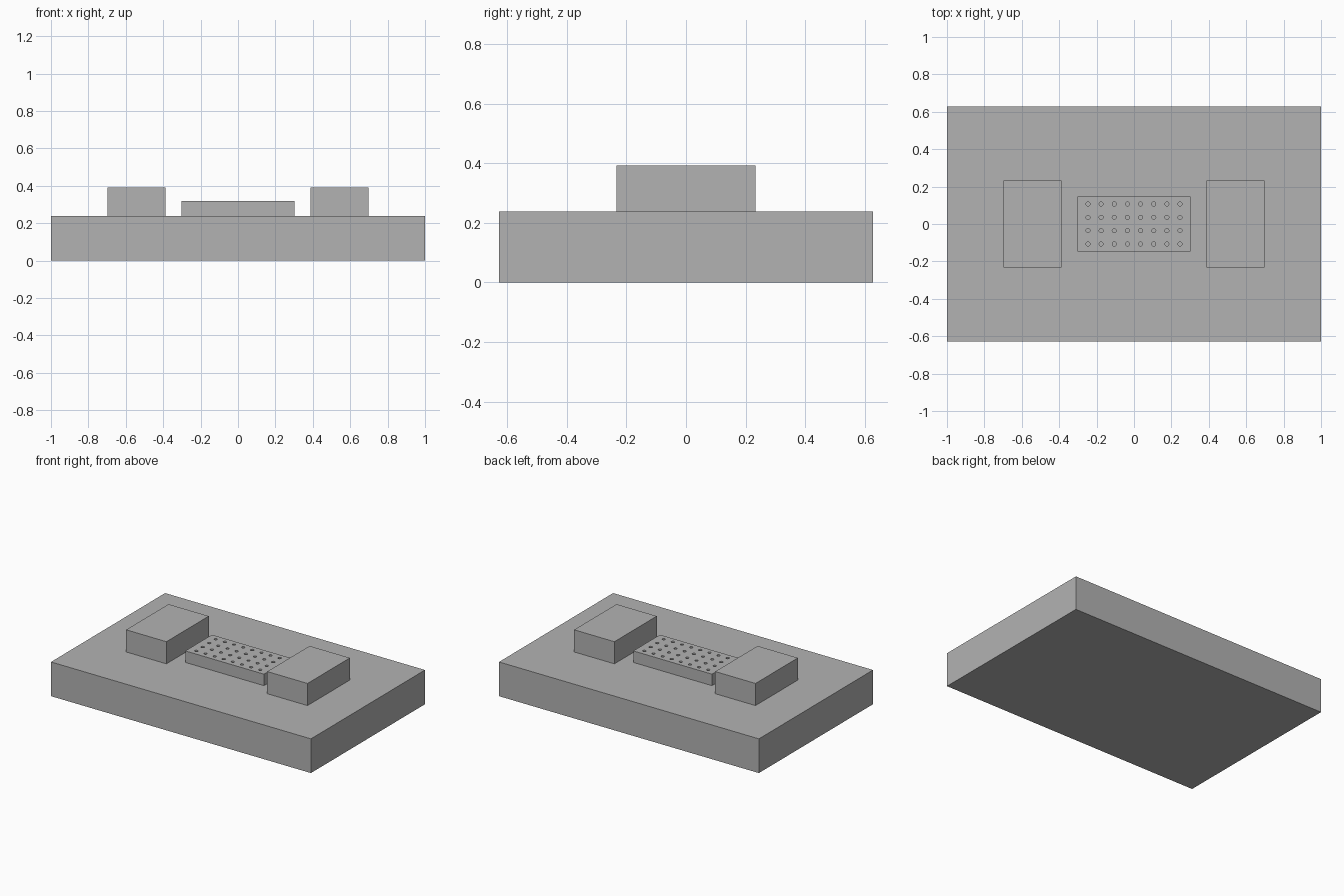
import bpy
import bmesh
from mathutils import Matrix, Vector

if "Cube" in bpy.data.objects:
    bpy.data.objects.remove(bpy.data.objects["Cube"], do_unlink=True)

grey = bpy.data.materials.new("plain_grey")
grey.use_nodes = True
grey.diffuse_color = (0.45, 0.45, 0.45, 1)
grey.node_tree.nodes["Principled BSDF"].inputs["Base Color"].default_value = (0.45, 0.45, 0.45, 1)

BASE_TOP, STRIP_TOP, BLOCK_TOP = 0.238, 0.318, 0.392


def finish(name, bm):
    mesh = bpy.data.meshes.new(name)
    bm.to_mesh(mesh)
    bm.free()
    mesh.materials.append(grey)
    obj = bpy.data.objects.new(name, mesh)
    bpy.context.collection.objects.link(obj)
    return obj


def box(name, x, half_x, half_y, bottom, top):
    bm = bmesh.new()
    size = Matrix.Diagonal((2 * half_x, 2 * half_y, top - bottom, 1))
    place = Matrix.Translation((x, 0, (bottom + top) / 2))
    bmesh.ops.create_cube(bm, size=1, matrix=place @ size)
    return finish(name, bm)


# Base slab and the two raised end blocks
box("base_slab", 0, 1, 0.627, 0, BASE_TOP)
for side, sign in (("left", 1), ("right", -1)):
    box(side + "_block", sign * 0.543, 0.155, 0.233, BASE_TOP, BLOCK_TOP)

# Central strip with a grid of round holes
strip = box("perforated_strip", 0, 0.303, 0.147, BASE_TOP, STRIP_TOP)
bm = bmesh.new()
for col in range(8):
    for row in range(4):
        spot = Vector(((col - 3.5) * 0.0703, (row - 1.5) * 0.0713, STRIP_TOP))
        bmesh.ops.create_cone(bm, cap_ends=True, segments=12, radius1=0.011,
                              radius2=0.011, depth=0.15,
                              matrix=Matrix.Translation(spot))
cutter = finish("hole_cutter", bm)
cutter.hide_render = True

holes = strip.modifiers.new("holes", "BOOLEAN")
holes.operation = "DIFFERENCE"
holes.solver = "EXACT"
holes.object = cutter
bpy.context.view_layer.objects.active = strip
bpy.ops.object.modifier_apply(modifier=holes.name)
bpy.data.objects.remove(cutter, do_unlink=True)
